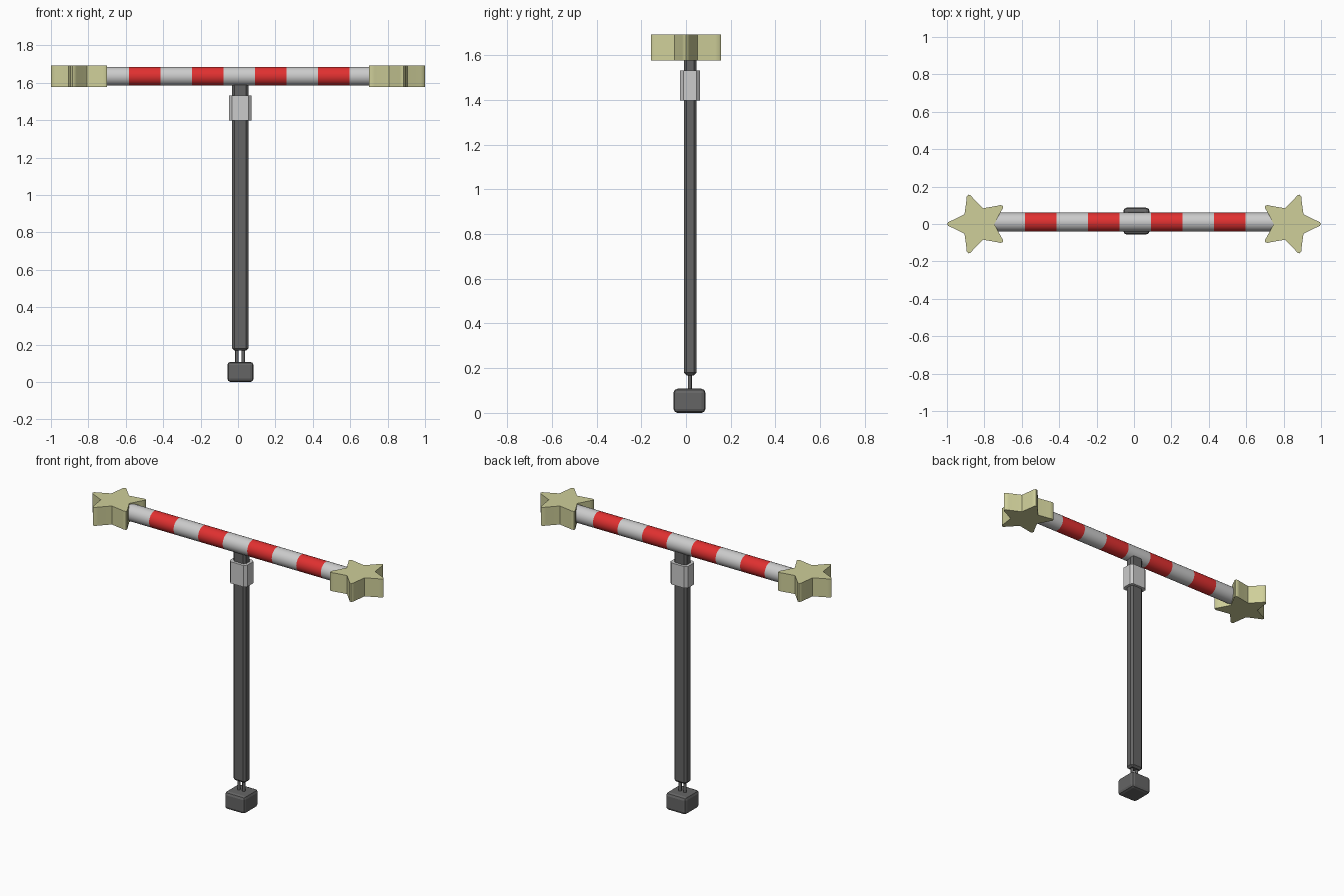
import bpy, bmesh, math
from mathutils import Vector

if "Cube" in bpy.data.objects:
    bpy.data.objects.remove(bpy.data.objects["Cube"])

def material(name, rgb):
    m = bpy.data.materials.new(name)
    m.diffuse_color = (*rgb, 1)
    m.use_nodes = True
    m.node_tree.nodes["Principled BSDF"].inputs["Base Color"].default_value = m.diffuse_color
    return m

DARK = material("dark_grey", (0.13, 0.13, 0.13))
LIGHT = material("light_grey", (0.55, 0.55, 0.55))
RED = material("red", (0.75, 0.03, 0.03))
CREAM = material("cream", (0.62, 0.62, 0.32))

def add_mesh(name, bm, mats):
    bmesh.ops.recalc_face_normals(bm, faces=bm.faces[:])
    me = bpy.data.meshes.new(name)
    bm.to_mesh(me)
    bm.free()
    for m in mats:
        me.materials.append(m)
    ob = bpy.data.objects.new(name, me)
    bpy.context.collection.objects.link(ob)
    return ob

def box(name, lo, hi, bevel, mat, segments=1, upright_only=False):
    lo, hi = Vector(lo), Vector(hi)
    bm = bmesh.new()
    bmesh.ops.create_cube(bm, size=1)
    for v in bm.verts:
        v.co = (lo + hi) / 2 + v.co * (hi - lo)
    edges = [e for e in bm.edges
             if not upright_only or abs(e.verts[0].co.z - e.verts[1].co.z) > 1e-4]
    bmesh.ops.bevel(bm, geom=edges, offset=bevel, segments=segments,
                    profile=0.5, affect='EDGES')
    return add_mesh(name, bm, [mat])

def smooth(ob, angle=30):
    bpy.ops.object.select_all(action='DESELECT')
    ob.select_set(True)
    bpy.context.view_layer.objects.active = ob
    bpy.ops.object.shade_smooth_by_angle(angle=math.radians(angle))

# weighted foot, twin rods, post and collar
box("foot", (-0.057, -0.056, 0), (0.083, 0.087, 0.108), 0.018, DARK, 2)
for i, x in enumerate((-0.006, 0.028)):
    bpy.ops.mesh.primitive_cylinder_add(vertices=12, radius=0.009, depth=0.12,
                                        location=(x, 0.017, 0.14))
    rod = bpy.context.object
    rod.name = f"foot_rod_{i + 1}"
    rod.data.materials.append(DARK)
    smooth(rod)
box("post", (-0.031, -0.01, 0.168), (0.055, 0.047, 1.63), 0.012, DARK)
box("collar", (-0.048, -0.027, 1.398), (0.072, 0.063, 1.532), 0.016, LIGHT,
    upright_only=True)

# striped crossbar: rings along x, alternating light and red bands
SIDES, BANDS, STEP, X0 = 32, 9, 0.1685, -0.751
bm = bmesh.new()
rings = []
for i in range(BANDS + 1):
    rings.append([bm.verts.new((X0 + i * STEP,
                                0.01 + 0.0505 * math.cos(2 * math.pi * k / SIDES),
                                1.635 + 0.0505 * math.sin(2 * math.pi * k / SIDES)))
                  for k in range(SIDES)])
for i, (a, b) in enumerate(zip(rings, rings[1:])):
    for k in range(SIDES):
        j = (k + 1) % SIDES
        bm.faces.new((a[k], a[j], b[j], b[k])).material_index = i % 2
bm.faces.new(rings[0])
bm.faces.new(rings[-1])
smooth(add_mesh("crossbar", bm, [LIGHT, RED]))

# star end blocks, softly rounded tips pointing outwards
ARM = [(0.143, -0.017), (0.158, -0.011), (0.165, 0), (0.158, 0.011), (0.143, 0.017)]
def star(name, side):
    bm = bmesh.new()
    outline = []
    for n in range(5):
        t = n * math.tau / 5
        c, s = math.cos(t), math.sin(t)
        pts = [(u * c - w * s, u * s + w * c) for u, w in ARM]
        pts.append((0.088 * math.cos(t + math.pi / 5), 0.088 * math.sin(t + math.pi / 5)))
        outline += [bm.verts.new((side * (0.835 + x), y, 1.577)) for x, y in pts]
    face = bm.faces.new(outline)
    up = bmesh.ops.extrude_face_region(bm, geom=[face])
    bmesh.ops.translate(bm, vec=(0, 0, 0.115),
                        verts=[g for g in up["geom"] if isinstance(g, bmesh.types.BMVert)])
    smooth(add_mesh(name, bm, [CREAM]), 45)

star("star_right", 1)
star("star_left", -1)
